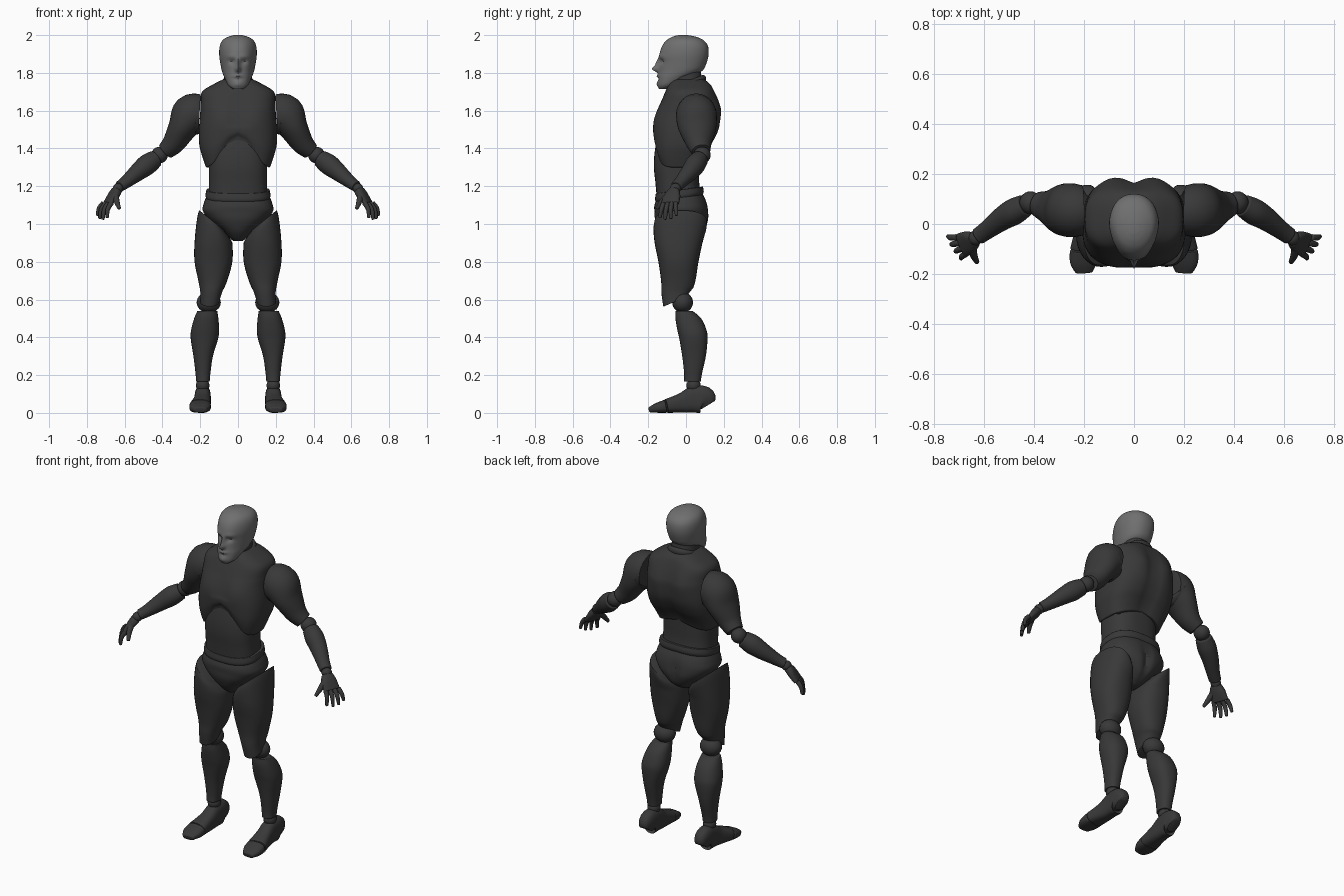
import bpy, bmesh, math
from mathutils import Vector

cube = bpy.data.objects.get("Cube")
if cube:
    bpy.data.objects.remove(cube)


def material(name, value):
    mat = bpy.data.materials.new(name)
    mat.use_nodes = True
    colour = (value, value, value, 1)
    mat.diffuse_color = colour
    mat.node_tree.nodes["Principled BSDF"].inputs["Base Color"].default_value = colour
    return mat


charcoal = material("charcoal body", .04)
grey = material("grey head", .16)
UP = Vector((0, 0, 1))
SIDES = 36


def finish(name, bm, mat, side=1, bevel=.006):
    """Round the rims, mirror if needed and make the object."""
    bmesh.ops.recalc_face_normals(bm, faces=bm.faces)
    rims = [e for e in bm.edges if len(e.link_faces) == 2 and e.calc_face_angle() > 1]
    if bevel and rims:
        bmesh.ops.bevel(bm, geom=rims, offset=bevel, segments=2, profile=.5,
                        affect='EDGES', clamp_overlap=True)
    if side < 0:
        for v in bm.verts:
            v.co.x = -v.co.x
        bmesh.ops.reverse_faces(bm, faces=bm.faces)
    mesh = bpy.data.meshes.new(name)
    bm.to_mesh(mesh)
    bm.free()
    mesh.materials.append(mat)
    obj = bpy.data.objects.new(name, mesh)
    bpy.context.collection.objects.link(obj)
    bpy.ops.object.select_all(action='DESELECT')
    obj.select_set(True)
    bpy.context.view_layer.objects.active = obj
    bpy.ops.object.shade_smooth_by_angle(angle=math.radians(50))


def spline(rows, steps=5):
    """Smooth curve through rows of numbers."""
    out = []
    last = len(rows) - 1
    for i in range(last):
        a, b, c, d = (rows[min(max(i + k, 0), last)] for k in (-1, 0, 1, 2))
        for s in range(steps):
            t = s / steps
            out.append([q + t / 2 * (r - p + t * (2*p - 5*q + 4*r - w + t * (3*(q - r) + w - p)))
                        for p, q, r, w in zip(a, b, c, d)])
    return out + [list(rows[-1])]


def skin(name, rings, mat, power, warp, side, bevel):
    """Join (centre, u, v) superellipse rings into a closed part."""
    bm = bmesh.new()
    loops = []
    for centre, u, v in rings:
        loop = []
        for k in range(SIDES):
            a = math.tau * k / SIDES
            c, s = math.cos(a), math.sin(a)
            c = math.copysign(abs(c) ** (2 / power), c)
            s = math.copysign(abs(s) ** (2 / power), s)
            co = centre + u * c + v * s
            loop.append(bm.verts.new(warp(co) if warp else co))
        loops.append(loop)
    for a, b in zip(loops, loops[1:]):
        for k in range(SIDES):
            n = (k + 1) % SIDES
            bm.faces.new((a[k], a[n], b[n], b[k]))
    bm.faces.new(loops[0])
    bm.faces.new(loops[-1])
    finish(name, bm, mat, side, bevel)


def stack(name, rows, mat=charcoal, power=2.3, warp=None, side=1, bevel=.006):
    """Level rings from (x0, x1, y0, y1, z), or (half width, y0, y1, z)."""
    rows = [r if len(r) == 5 else (-r[0], *r) for r in rows]
    rings = [(Vector(((a + b) / 2, (c + d) / 2, z)), Vector(((b - a) / 2, 0, 0)),
              Vector((0, (d - c) / 2, 0))) for a, b, c, d, z in spline(rows)]
    skin(name, rings, mat, power, warp, side, bevel)


def limb(name, rows, side, power=2, warp=None, bevel=.004):
    """Rings square to a path of (x, y, z, thickness, breadth)."""
    pts = spline(rows)
    rings = []
    for i, p in enumerate(pts):
        ahead, behind = pts[min(i + 1, len(pts) - 1)], pts[max(i - 1, 0)]
        t = (Vector(ahead[:3]) - Vector(behind[:3])).normalized()
        v = t.cross(UP).normalized()
        rings.append((Vector(p[:3]), v.cross(t) * p[3], v * p[4]))
    skin(name, rings, charcoal, power, warp, side, bevel)


def ball(name, centre, size, side):
    bm = bmesh.new()
    bmesh.ops.create_uvsphere(bm, u_segments=24, v_segments=14, radius=1)
    for v in bm.verts:
        v.co = Vector(c + s * p for c, s, p in zip(centre, size, v.co))
    finish(name, bm, charcoal, side, 0)


def bump(x, z, cx, cz, wx, wz):
    return math.exp(-((x - cx) / wx) ** 2 - ((z - cz) / wz) ** 2)


# Head with nose, brow, eye hollows, lips and chin
def face(co):
    x, y, z = co
    front = max(0, min(1, -y / .1))
    ax = abs(x)
    push = (.034 * bump(x, z, 0, 1.82, .014, .016) + .02 * bump(x, z, 0, 1.85, .011, .025)
            - .014 * bump(ax, z, .036, 1.86, .02, .013) + .006 * bump(ax, z, .04, 1.885, .03, .01)
            + .009 * bump(x, z, 0, 1.783, .025, .008) - .005 * bump(x, z, 0, 1.77, .03, .006)
            + .008 * bump(x, z, 0, 1.74, .025, .015))
    return Vector((x * (1 - .12 * front), y - push * front, z))


SIDES = 72
stack("head", [(.03, -.142, -.09, 1.715), (.058, -.147, -.05, 1.735), (.077, -.147, .02, 1.775),
               (.087, -.143, .085, 1.81), (.094, -.14, .108, 1.85), (.1, -.14, .12, 1.9),
               (.096, -.125, .115, 1.945), (.08, -.1, .09, 1.975), (.05, -.07, .05, 1.992),
               (.02, -.04, .01, 2)], grey, 2.2, face, bevel=0)
SIDES = 48


# Neck and its collar, both tilted forward
def tilt(co):
    return Vector((co.x, co.y - (co.z - 1.72) * .3, co.z + co.y * .4))


stack("neck", [(.085, -.08, .1, 1.68), (.075, -.075, .09, 1.74), (.072, -.07, .1, 1.8)], warp=tilt)
stack("collar", [(.08, -.08, .1, 1.71), (.089, -.088, .108, 1.725), (.089, -.088, .108, 1.74),
                 (.08, -.08, .1, 1.75)], warp=tilt)


# Chest with arched lower rim, pectorals and spine groove
def torso(co):
    x, y, z = co
    if y < 0:
        y -= .012 * bump(abs(x), z, .09, 1.56, .07, .06) - .008 * bump(x, z, 0, 1.56, .02, .08)
        arch = max(0, 1 - abs(x) / .17)
        lift = .15 * arch * arch * (3 - 2 * arch) * min(1, -y / .12)
    else:
        y += .012 * bump(abs(x), z, .09, 1.62, .05, .08) - .02 * bump(x, z, 0, 1.5, .03, .2)
        lift = .05 * min(1, y / .08) * max(0, 1 - abs(x) / .2)
    z += lift * max(0, min(1, (1.52 - z) / .2))
    return Vector((x, y, z))


stack("chest", [(.08, -.07, .1, 1.765), (.13, -.09, .13, 1.74), (.19, -.11, .15, 1.7),
                (.198, -.135, .17, 1.64), (.2, -.152, .18, 1.59), (.207, -.173, .175, 1.5),
                (.205, -.174, .145, 1.42), (.19, -.168, .11, 1.36), (.17, -.155, .08, 1.3)],
      power=2.8, warp=torso)

# Abdomen
stack("abdomen", [(.14, -.15, .06, 1.47), (.15, -.166, .07, 1.38), (.153, -.17, .07, 1.3),
                  (.153, -.162, .07, 1.22), (.157, -.155, .08, 1.14)], power=2.6)


# Waistband and pelvis
def hips(co):
    x, y, z = co
    if y > 0:
        y -= .022 * bump(x, z, 0, 1.03, .02, .08)
    return Vector((x, y, z + .15 * y * max(0, min(1, (z - 1.05) / .1))))


stack("waistband", [(.165, -.158, .085, 1.135), (.172, -.164, .095, 1.155), (.168, -.16, .09, 1.185)],
      power=2.5, warp=hips)
stack("pelvis", [(.17, -.16, .09, 1.145), (.182, -.168, .108, 1.11), (.186, -.167, .118, 1.07),
                 (.15, -.163, .12, 1.02), (.085, -.14, .1, .965), (.05, -.11, .06, .93),
                 (.025, -.085, .02, .91)], power=2.4, warp=hips)


def slope(co):
    """Slant the thigh: hip cut high outside, knee cut high behind."""
    x, y, z = co
    top = max(0, min(1, (z - .9) / .14))
    low = max(0, min(1, (.66 - z) / .1))
    return Vector((x, y, z + top * (x - .17) * .8 + low * (y + .09) * .5))


def sole(co):
    return Vector((co.x, co.y, max(co.z, 0)))


SIDES = 32
for side, label in ((1, "left"), (-1, "right")):
    # Legs
    stack(label + "_thigh", [(.07, .205, -.165, .11, 1.045), (.045, .217, -.172, .108, 1),
                             (.03, .23, -.166, .087, .9), (.03, .23, -.146, .066, .8),
                             (.057, .21, -.132, .05, .7), (.082, .2, -.13, .03, .64),
                             (.1, .2, -.12, .005, .575)], warp=slope, side=side)
    ball(label + "_knee", (.155, -.018, .585), (.064, .055, .055), side)
    stack(label + "_shin", [(.11, .215, -.055, .035, .54), (.104, .232, -.056, .08, .5),
                            (.1, .248, -.046, .108, .44), (.106, .25, -.035, .114, .39),
                            (.133, .236, -.02, .105, .3), (.146, .225, -.01, .085, .21),
                            (.15, .222, -.01, .078, .165)], side=side)
    ball(label + "_ankle", (.187, .04, .145), (.036, .038, .036), side)
    limb(label + "_foot", [(.187, .118, .042, .042, .03), (.187, .095, .07, .07, .042),
                           (.187, .04, .07, .07, .043), (.19, -.02, .053, .053, .046),
                           (.2, -.105, .036, .036, .056)], side, 2.7, sole)
    limb(label + "_toes", [(.2, -.108, .035, .035, .057), (.202, -.155, .026, .026, .054),
                           (.2, -.195, .015, .014, .033)], side, 2.7, sole)

    # Arms
    limb(label + "_upper_arm", [(.205, .055, 1.58, .105, .1), (.25, .055, 1.575, .108, .108),
                                (.295, .06, 1.505, .077, .1), (.34, .068, 1.43, .06, .07),
                                (.385, .08, 1.385, .046, .05)], side)
    ball(label + "_elbow", (.415, .085, 1.365), (.044, .046, .044), side)
    limb(label + "_forearm", [(.435, .075, 1.347, .046, .045), (.48, .05, 1.315, .055, .053),
                              (.53, .02, 1.275, .047, .047), (.59, -.025, 1.225, .034, .037),
                              (.625, -.05, 1.2, .029, .034)], side)
    ball(label + "_wrist", (.635, -.056, 1.188), (.028, .03, .028), side)

    # Hand: palm, four jointed fingers and a thumb
    limb(label + "_palm", [(.64, -.06, 1.18, .024, .03), (.66, -.072, 1.15, .023, .045),
                           (.69, -.085, 1.107, .016, .05)], side, 2.5)
    across = Vector((-.55, -.83, 0))
    for i, finger in enumerate(("little", "ring", "middle", "index")):
        off = (i - 1.5) * .025
        reach = (.8, 1, 1.05, .95)[i]
        knuckle = Vector((.69, -.085, 1.112)) + across * off
        joint = knuckle + Vector((.025, -.008, -.035)) * reach + across * off * .2
        tip = joint + Vector((.008, -.002, -.05)) * reach + across * off * .2
        limb(f"{label}_{finger}_finger", [(*knuckle, .014, .013), (*joint, .012, .012),
                                          (*tip, .008, .008)], side)
    limb(label + "_thumb", [(.65, -.085, 1.16, .018, .018), (.642, -.125, 1.12, .015, .015),
                            (.628, -.155, 1.08, .009, .009)], side)
